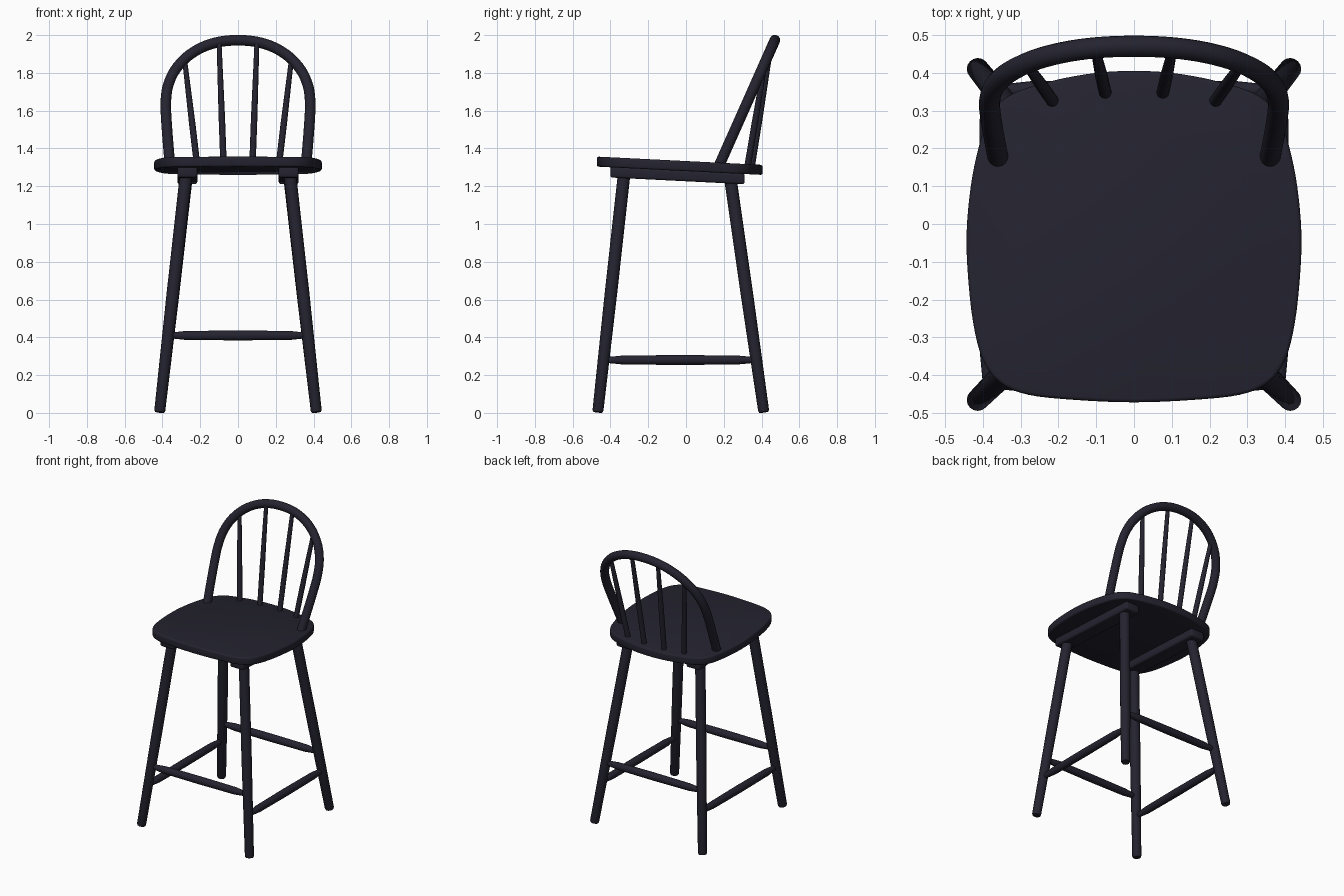
import bpy, bmesh, math
from mathutils import Vector

cube = bpy.data.objects.get("Cube")
if cube:
    bpy.data.objects.remove(cube)

paint = bpy.data.materials.new("dark_navy_paint")
paint.use_nodes = True
colour = (0.0176, 0.0168, 0.029, 1)
paint.diffuse_color = colour
paint.node_tree.nodes["Principled BSDF"].inputs["Base Color"].default_value = colour


def finish(name, bm, bevel=0):
    bmesh.ops.recalc_face_normals(bm, faces=bm.faces)
    mesh = bpy.data.meshes.new(name)
    bm.to_mesh(mesh)
    bm.free()
    mesh.materials.append(paint)
    obj = bpy.data.objects.new(name, mesh)
    bpy.context.collection.objects.link(obj)
    bpy.ops.object.select_all(action='DESELECT')
    obj.select_set(True)
    bpy.context.view_layer.objects.active = obj
    if bevel:
        mod = obj.modifiers.new("soft_edges", 'BEVEL')
        mod.width, mod.segments = bevel, 3
        mod.limit_method, mod.angle_limit = 'ANGLE', math.radians(50)
        bpy.ops.object.modifier_apply(modifier=mod.name)
    bpy.ops.object.shade_smooth_by_angle(angle=math.radians(40))
    return obj


def tube(name, points, radii, side=(1, 0, 0), sides=16):
    """Sweep a round section along a path; side fixes the section's twist."""
    points = [Vector(p) for p in points]
    bm, rings = bmesh.new(), []
    for i, p in enumerate(points):
        along = (points[min(i + 1, len(points) - 1)] - points[max(i - 1, 0)]).normalized()
        u = along.cross(Vector(side)).normalized()
        v = along.cross(u)
        angles = [math.tau * k / sides for k in range(sides)]
        rings.append([bm.verts.new(p + radii[i] * (u * math.cos(a) + v * math.sin(a))) for a in angles])
    for a, b in zip(rings, rings[1:]):
        for k in range(sides):
            n = (k + 1) % sides
            bm.faces.new((a[k], a[n], b[n], b[k]))
    bm.faces.new(rings[0])
    bm.faces.new(rings[-1])
    return finish(name, bm)


def rod(name, start, end, stops, radii, side=(1, 0, 0)):
    a, b = Vector(start), Vector(end)
    return tube(name, [a.lerp(b, t) for t in stops], radii, side)


def spline(pts, steps=4, closed=False):
    """Smooth 2D path through the points."""
    n, out = len(pts), []
    pick = (lambda i: Vector(pts[i % n])) if closed else (lambda i: Vector(pts[max(0, min(n - 1, i))]))
    for i in range(n if closed else n - 1):
        a, b, c, d = (pick(i + k) for k in (-1, 0, 1, 2))
        for s in range(steps):
            t = s / steps
            out.append(0.5 * (2 * b + (c - a) * t + (2 * a - 5 * b + 4 * c - d) * t**2
                              + (3 * b - a - 3 * c + d) * t**3))
    if not closed:
        out.append(Vector(pts[-1]))
    return out


def seat_z(y):
    return 1.335 - 0.05 * (y + 0.035)


# Seat: rounded slab, sloping gently to the back
half = [(0, -.472), (.15, -.466), (.28, -.452), (.355, -.42), (.4, -.36), (.426, -.26),
        (.44, -.13), (.443, -.02), (.432, .1), (.412, .2), (.385, .28), (.33, .34),
        (.22, .378), (.1, .4), (0, .405)]
outline = spline(half + [(-x, y) for x, y in half[-2:0:-1]], closed=True)
bm = bmesh.new()
top = [bm.verts.new((p.x, p.y, seat_z(p.y))) for p in outline]
low = [bm.verts.new((p.x, p.y, seat_z(p.y) - .053)) for p in outline]
bm.faces.new(top)
bm.faces.new(low[::-1])
for i in range(len(top)):
    j = (i + 1) % len(top)
    bm.faces.new((top[i], low[i], low[j], top[j]))
finish("seat", bm, .01)

for s, label in ((1, "left"), (-1, "right")):
    # Rail under the seat
    bm = bmesh.new()
    bmesh.ops.create_cube(bm, size=1)
    for v in bm.verts:
        y = -.045 + v.co.y * .71
        v.co = (s * .268 + v.co.x * .105, y, seat_z(y) - .078 + v.co.z * .058)
    finish(label + "_seat_rail", bm, .012)

    # Splayed legs
    for part, foot_y, top_y, top_z in (("front", -.467, -.327, 1.27), ("back", .412, .235, 1.24)):
        rod(f"{part}_{label}_leg", (s * .415, foot_y, .004), (s * .274, top_y, top_z),
            (0, .008, .5, 1), (.025, .029, .033, .033))

    # Side stretcher
    rod(label + "_side_stretcher", (s * .385, -.425, .28), (s * .385, .365, .28),
        (0, .12, .5, .88, 1), (.015, .024, .026, .024, .015))

    # Back spindles
    for part, base, tip in (("inner", (.076, .347, 1.3), (.1, .452, 1.955)),
                            ("outer", (.215, .325, 1.3), (.282, .42, 1.865))):
        rod(f"{label}_{part}_spindle", (s * base[0], *base[1:]), (s * tip[0], *tip[1:]),
            (0, .4, 1), (.017, .017, .013))

# Front and back stretchers
for part, y in (("front", -.422), ("back", .354)):
    rod(part + "_stretcher", (-.36, y, .41), (.36, y, .41),
        (0, .12, .5, .88, 1), (.015, .024, .026, .024, .015), (0, 1, 0))

# Bent bow of the backrest, lying in a leaning plane
bow = [(.359, 1.3), (.372, 1.45), (.381, 1.58), (.382, 1.65), (.371, 1.73), (.335, 1.812),
       (.27, 1.885), (.19, 1.935), (.1, 1.964), (0, 1.973)]
path = spline(bow + [(-x, z) for x, z in bow[-2::-1]])
lean = .445
tube("backrest_bow", [(p.x, .18 + lean * (p.y - 1.32), p.y) for p in path],
     [.028] * len(path), Vector((0, 1, -lean)).normalized())
